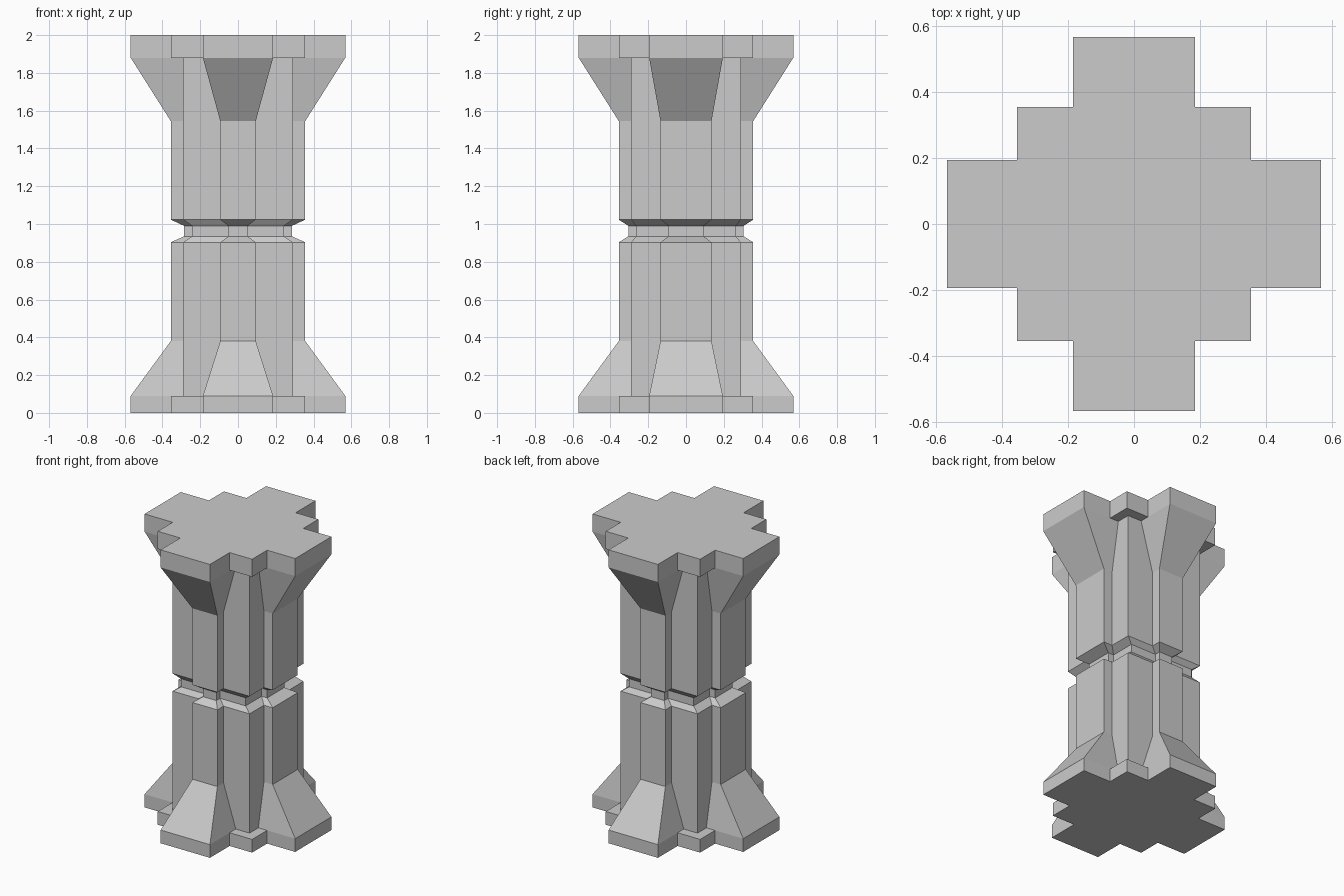
import bpy
import bmesh

if "Cube" in bpy.data.objects:
    bpy.data.objects.remove(bpy.data.objects["Cube"])


def section(arm, half, corner):
    """Stepped-cross outline: arm reach, arm half-width and corner block, each as (x, y)."""
    (ax, ay), (hx, hy), (cx, cy) = arm, half, corner
    q = [(ax, hy), (cx, hy), (cx, cy), (hx, cy), (hx, ay)]
    pts = []
    for sx, sy in ((1, 1), (-1, 1), (-1, -1), (1, -1)):
        quad = [(sx * x, sy * y) for x, y in q]
        pts += quad if sx * sy > 0 else quad[::-1]
    return pts


def loft(name, levels, caps):
    """Skin a stack of (z, outline) levels with flat faces."""
    bm = bmesh.new()
    rings = [[bm.verts.new((x, y, z)) for x, y in pts] for z, pts in levels]
    n = len(rings[0])
    for a, b in zip(rings, rings[1:]):
        for i in range(n):
            j = (i + 1) % n
            bm.faces.new((a[i], a[j], b[j], b[i]))
    if caps:
        bm.faces.new(rings[0][::-1])
        bm.faces.new(rings[-1])
    mesh = bpy.data.meshes.new(name)
    bm.to_mesh(mesh)
    bm.free()
    obj = bpy.data.objects.new(name, mesh)
    bpy.context.collection.objects.link(obj)
    return obj


slab = section((0.568, 0.568), (0.186, 0.195), (0.356, 0.356))
flare = section((0.568, 0.568), (0.186, 0.195), (0.29, 0.29))
column = section((0.356, 0.356), (0.094, 0.135), (0.29, 0.29))
groove = section((0.285, 0.305), (0.05, 0.093), (0.243, 0.265))

# Stepped slabs at the foot and head
loft("base_slab", [(0, slab), (0.09, slab)], True)
loft("top_slab", [(1.88, slab), (2.0, slab)], True)

# Ribbed shaft with flared ends and a groove round the middle
loft("shaft", [(0.09, flare), (0.38, column), (0.903, column), (0.935, groove),
               (0.99, groove), (1.023, column), (1.545, column), (1.88, flare)], False)
